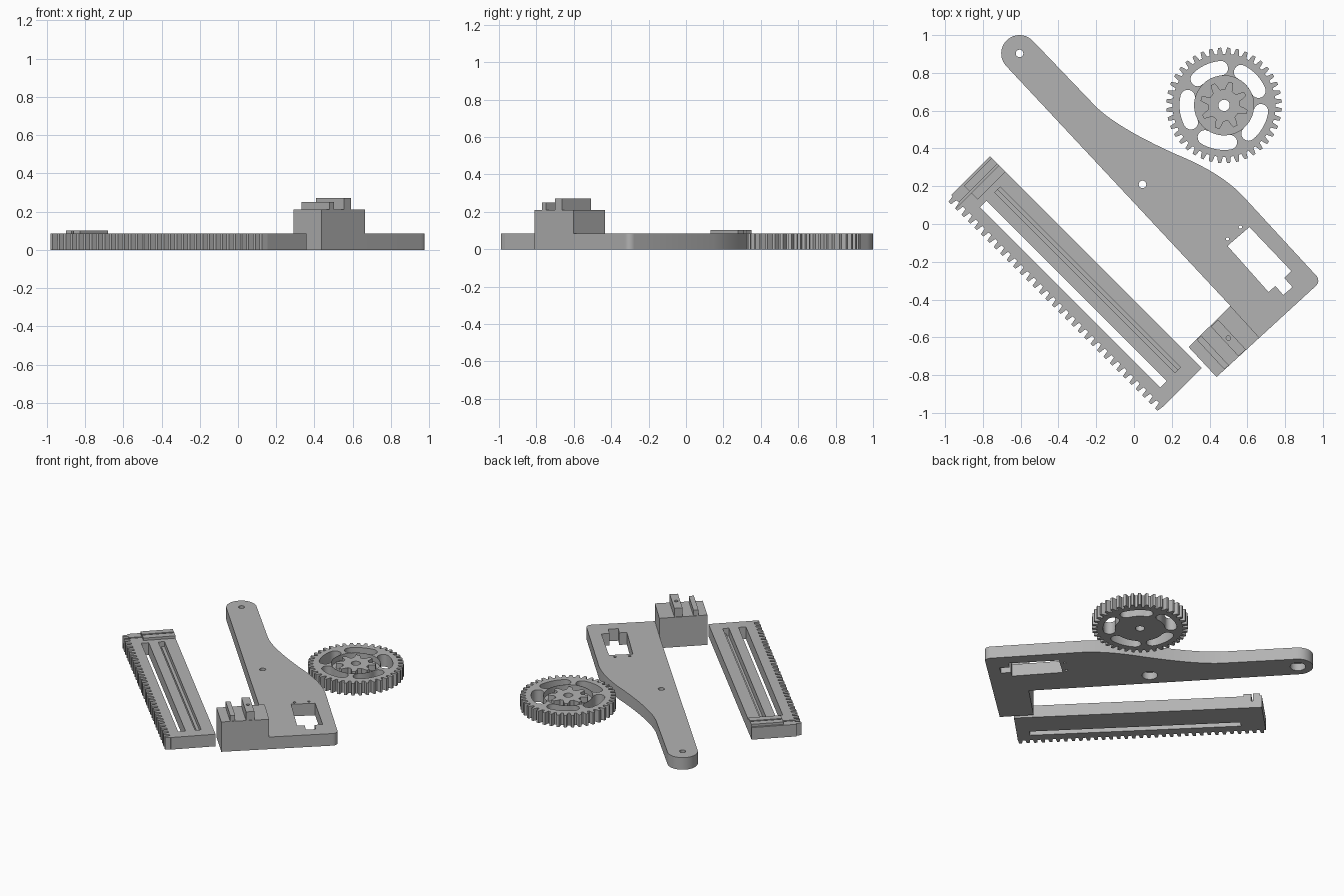
import bpy, bmesh, math
from mathutils import Matrix, Vector

if "Cube" in bpy.data.objects:
    bpy.data.objects.remove(bpy.data.objects["Cube"])

grey = bpy.data.materials.new("plain grey")
grey.diffuse_color = (0.45, 0.45, 0.45, 1)
grey.use_nodes = True
grey.node_tree.nodes["Principled BSDF"].inputs["Base Color"].default_value = grey.diffuse_color
T = 0.085  # plate thickness


def prism(name, pts, z0, z1):
    """Extrude a flat outline from z0 to z1."""
    bm = bmesh.new()
    face = bm.faces.new([bm.verts.new((p[0], p[1], z0)) for p in pts])
    top = bmesh.ops.extrude_face_region(bm, geom=[face])["geom"]
    bmesh.ops.translate(bm, vec=(0, 0, z1 - z0),
                        verts=[v for v in top if isinstance(v, bmesh.types.BMVert)])
    bmesh.ops.recalc_face_normals(bm, faces=bm.faces)
    me = bpy.data.meshes.new(name)
    bm.to_mesh(me)
    bm.free()
    me.materials.append(grey)
    ob = bpy.data.objects.new(name, me)
    bpy.context.collection.objects.link(ob)
    return ob


def combine(ob, other, op="DIFFERENCE"):
    """Apply a boolean and discard the helper."""
    mod = ob.modifiers.new("bool", "BOOLEAN")
    mod.operation, mod.object, mod.solver = op, other, "EXACT"
    bpy.context.view_layer.objects.active = ob
    bpy.ops.object.modifier_apply(modifier=mod.name)
    bpy.data.objects.remove(other)


def arc(c, r, a0, a1, n):
    return [(c[0] + r * math.cos(math.radians(a0 + (a1 - a0) * i / n)),
             c[1] + r * math.sin(math.radians(a0 + (a1 - a0) * i / n))) for i in range(n + 1)]


def circle(c, r, n=24):
    return arc(c, r, 0, 360, n)[:-1]


def rect(u0, u1, v0, v1):
    return [(u0, v0), (u1, v0), (u1, v1), (u0, v1)]


def bezier(a, b, c, n=12):
    a, b, c = Vector(a), Vector(b), Vector(c)
    return [tuple(a * (1 - t) ** 2 + b * 2 * t * (1 - t) + c * t * t)
            for t in (i / n for i in range(n + 1))]


def polar(r, deg):
    return (r * math.cos(math.radians(deg)), r * math.sin(math.radians(deg)))


def smooth(ob):
    bpy.ops.object.select_all(action="DESELECT")
    ob.select_set(True)
    bpy.context.view_layer.objects.active = ob
    bpy.ops.object.shade_smooth_by_angle(angle=math.radians(25))


# --- Toothed rack, built along x and then turned 45 degrees ---
outline = [(0.793, -0.285), (-0.793, -0.285), (-0.793, -0.575)]
count, first, last = 33, -0.768, 0.778
for i in range(count):
    u = first + (last - first) * i / (count - 1)
    outline += [(u - 0.015, -0.575), (u - 0.009, -0.611),
                (u + 0.009, -0.611), (u + 0.0145, -0.575)]
outline.append((0.793, -0.575))
rack = prism("toothed_rack", outline, 0, T)
# raised end stop
combine(rack, prism("end_stop", rect(-0.78, -0.677, -0.493, -0.285), 0.04, 0.102), "UNION")
# through slot, stepped groove and end slit
combine(rack, prism("slot", rect(-0.64, 0.71, -0.513, -0.465), -0.1, 0.3))
combine(rack, prism("groove", rect(-0.64, 0.71, -0.403, -0.363), 0.05, 0.3))
combine(rack, prism("groove_step", rect(-0.64, 0.71, -0.403, -0.383), 0.03, 0.3))
combine(rack, prism("slit", rect(-0.737, -0.725, -0.7, -0.2), 0.05, 0.3))
rack.data.transform(Matrix.Rotation(math.radians(-45), 4, "Z"))

# --- Arm plate ---
ANG = -47.1
d, n = Vector(polar(1, ANG)), Vector(polar(1, ANG + 90))
tip = (-0.606, 0.903)
block_corner = Vector((0.289, -0.651))


def block_rect(a0, a1, b0, b1):
    """Rectangle in the block frame: a along the arm, b across it."""
    return [tuple(block_corner + d * a + n * b) for a, b in rect(a0, a1, b0, b1)]


outline = arc(tip, 0.097, ANG + 90, ANG + 270, 24)
outline += [(0.511, -0.434), (0.289, -0.651), (0.437, -0.81), (0.955, -0.335)]
outline += bezier((0.965, -0.325), (0.985, -0.305), (0.968, -0.277), 6)
outline += bezier((0.575, 0.15), (0.457, 0.274), (0.22, 0.37))
outline += bezier((0.22, 0.37), (-0.1, 0.515), (-0.21, 0.63))[1:]
arm = prism("arm_plate", outline, 0, T)

# mounting block with two ridges
combine(arm, prism("block", [(0.511, -0.434), (0.289, -0.651), (0.437, -0.81),
                             (0.664, -0.602)], 0, 0.21), "UNION")
combine(arm, prism("low_ridge", block_rect(0.001, 0.216, 0.058, 0.09), 0.15, 0.25), "UNION")
combine(arm, prism("high_ridge", block_rect(0.001, 0.216, 0.16, 0.213), 0.15, 0.27), "UNION")
combine(arm, prism("ridge_hole", circle((0.5, -0.604), 0.012, 16), 0.12, 0.4))

# pivot holes, wider on the underside
for c in (tip, (0.045, 0.21)):
    combine(arm, prism("hole", circle(c, 0.02), -0.1, 0.2))
    combine(arm, prism("counterbore", circle(c, 0.05), -0.1, 0.05))

# motor window with cable notch, and two screw holes
combine(arm, prism("window", [(0.611, -0.016), (0.495, -0.116), (0.712, -0.36), (0.749, -0.328),
                              (0.79, -0.376), (0.839, -0.334), (0.796, -0.286),
                              (0.833, -0.249)], -0.1, 0.3))
for c in ((0.495, -0.08), (0.563, -0.016)):
    combine(arm, prism("screw_hole", circle(c, 0.009, 12), -0.1, 0.3))
smooth(arm)

# --- Gear wheel ---
TEETH = 40
outline = []
for i in range(TEETH):
    a = 360 * (i + 0.5) / TEETH
    outline += [polar(0.273, a - 3.0), polar(0.29, a - 2.3), polar(0.306, a - 1.5),
                polar(0.306, a + 1.5), polar(0.29, a + 2.3), polar(0.273, a + 3.0)]
gear = prism("gear_wheel", outline, 0, T)
# five curved openings with rounded ends
for k in range(5):
    a = 43 + 72 * k
    s = 20
    bean = arc((0, 0), 0.236, a - s, a + s, 10)
    bean += arc(polar(0.1975, a + s), 0.0385, a + s, a + s + 180, 8)[1:-1]
    bean += arc((0, 0), 0.159, a + s, a - s, 10)
    bean += arc(polar(0.1975, a - s), 0.0385, a - s + 180, a - s + 360, 8)[1:-1]
    combine(gear, prism("opening", bean, -0.1, 0.3))
# sunken centre holding an eight-toothed pinion
combine(gear, prism("recess", circle((0, 0), 0.157, 48), 0.045, 0.3))
star = []
for i in range(8):
    a = 45 * i + 22 + 45 / 2 * 0.3
    star += [polar(0.085, a - 14), polar(0.108, a - 9), polar(0.127, a - 5),
             polar(0.127, a + 5), polar(0.108, a + 9), polar(0.085, a + 14)]
combine(gear, prism("pinion", star, 0.02, T), "UNION")
combine(gear, prism("axle_hole", circle((0, 0), 0.03), -0.1, 0.3))
gear.data.transform(Matrix.Translation((0.477, 0.628, 0)))
smooth(gear)
